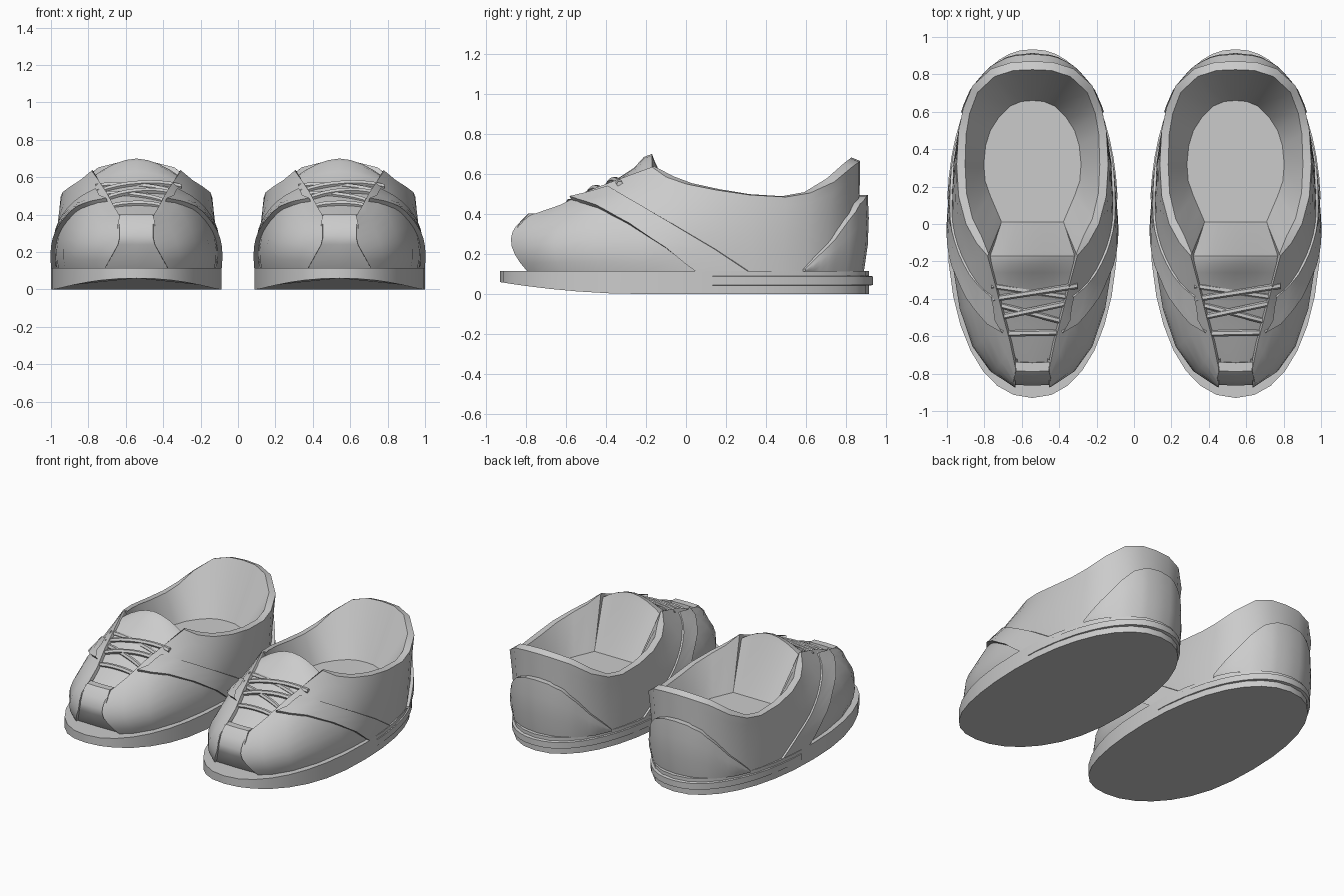
import bpy, bmesh, math
from mathutils import Vector
from mathutils.bvhtree import BVHTree

if "Cube" in bpy.data.objects:
    bpy.data.objects.remove(bpy.data.objects["Cube"])

mat = bpy.data.materials.new("light_grey")
mat.diffuse_color = (0.6, 0.6, 0.6, 1)
mat.use_nodes = True
mat.node_tree.nodes["Principled BSDF"].inputs["Base Color"].default_value = mat.diffuse_color
SHOE_X = 0.543
FLOOR = 0.31


def make(name, verts, faces, mirror=False):
    """One mesh part, smoothed by angle, placed for both shoes."""
    me = bpy.data.meshes.new(name)
    me.from_pydata([tuple(v) for v in verts], [], faces)
    bm = bmesh.new()
    bm.from_mesh(me)
    bmesh.ops.remove_doubles(bm, verts=bm.verts, dist=0.0005)
    bmesh.ops.recalc_face_normals(bm, faces=bm.faces)
    bm.to_mesh(me)
    bm.free()
    me.materials.append(mat)
    for side, sx in (("left", -SHOE_X), ("right", SHOE_X)):
        ob = bpy.data.objects.new(name + "_" + side, me)
        bpy.context.collection.objects.link(ob)
        ob.location.x = sx
        if mirror:
            m = ob.modifiers.new("mirror", 'MIRROR')
            m.use_clip = True
    bpy.ops.object.select_all(action='DESELECT')
    bpy.context.view_layer.objects.active = ob
    ob.select_set(True)
    bpy.ops.object.shade_smooth_by_angle(angle=math.radians(32))


def grid(rows, closed=False):
    """Quads between equally long rows of points."""
    n = len(rows[0])
    verts = [p for r in rows for p in r]
    faces = [(i * n + j, i * n + (j + 1) % n, (i + 1) * n + (j + 1) % n, (i + 1) * n + j)
             for i in range(len(rows) - 1) for j in range(n if closed else n - 1)]
    return verts, faces


def lerp_path(pts, t):
    """Point at t (0..1) along evenly spaced control points."""
    f = t * (len(pts) - 1)
    i = min(int(f), len(pts) - 2)
    return Vector(pts[i]).lerp(Vector(pts[i + 1]), f - i)


# ---- sole: oval slab whose underside curls up at the toe
def oval(a, yf, yb, n=32):
    out = []
    for k in range(n):
        t = 2 * math.pi * k / n
        c, s = math.cos(t), math.sin(t)
        p = 0.92
        out.append((a * math.copysign(abs(c) ** p, c),
                    (yb if s > 0 else yf) * math.copysign(abs(s) ** p, s)))
    return out


def curl(y):
    return 0.06 * (max(0, -y - 0.2) / 0.73) ** 2


outline = oval(0.456, 0.93, 0.915)
n = len(outline)
v, f = grid([[(x, y, curl(y)) for x, y in outline],
             [(x, y, 0.115) for x, y in outline]], closed=True)
f += [tuple(range(n))[::-1], tuple(range(n, 2 * n))]
make("sole", v, f)

# ---- raised band round the heel of the sole
band = []
for k in range(25):
    t = math.radians(7 + 166 * k / 24)
    c, s = math.cos(t), math.sin(t)
    x, y = 0.456 * math.copysign(abs(c) ** .92, c), 0.915 * s ** .92
    o = 1.005 + 0.016 * min(1, s)
    band.append([(x * .98, y * .98, .04), (x * o, y * o, .045),
                 (x * o, y * o, .088), (x * .98, y * .98, .094)])
make("heel_band", *grid(band))

# ---- upper: columns from toe to heel (base xy, bulge xyz, rim xyz)
COLS = [
    ((.17, -.79), (.095, -.875, .27), (.09, -.775, .395)),
    ((.24, -.73), (.205, -.79, .28), (.12, -.63, .445)),
    ((.315, -.61), (.30, -.65, .30), (.16, -.48, .52)),
    ((.38, -.42), (.365, -.45, .32), (.20, -.32, .58)),
    ((.415, -.20), (.405, -.22, .32), (.24, -.17, .635)),
    ((.425, -.08), (.418, -.08, .325), (.30, -.10, .585)),
    ((.43, .02), (.425, .02, .32), (.355, .0, .55)),
    ((.428, .17), (.425, .17, .31), (.395, .15, .52)),
    ((.42, .33), (.42, .33, .30), (.405, .32, .495)),
    ((.395, .48), (.397, .49, .30), (.395, .50, .485)),
    ((.36, .60), (.363, .61, .30), (.37, .62, .505)),
    ((.31, .70), (.315, .71, .32), (.32, .74, .56)),
    ((.215, .80), (.215, .81, .35), (.22, .83, .635)),
    ((.11, .85), (.11, .86, .36), (.11, .865, .66)),
    ((0, .86), (0, .865, .36), (0, .87, .665)),
]
FOOTBED = [(.165, .01), (.195, .08), (.225, .15), (.253, .23), (.26, .32), (.25, .42),
           (.225, .50), (.18, .57), (.12, .63), (.06, .655), (0, .66)]


def column(col, steps=8):
    b, m, r = Vector((*col[0], .11)), Vector(col[1]), Vector(col[2])
    out = []
    for k in range(steps + 1):
        t, h = k / steps, .48
        out.append(b * ((t - h) * (t - 1) / h) + m * (t * (t - 1) / (h * (h - 1)))
                   + r * (t * (t - h) / (1 - h)))
    return out


skin = [column(c) for c in COLS]
for p in skin[0]:      # straight toe edge that flares out near the sole
    p.x = .09 + .08 * max(0, .255 - p.z) / .145
bvh = BVHTree.FromPolygons(*grid(skin))

full = []
for i, col in enumerate(skin):
    r = col[-1]
    if i < 4:      # lace edge turns down under itself
        full.append(col + [r + Vector((-.008, .01, -.02)), r + Vector((.03, .02, -.07))])
    else:          # collar edge and lining down to the footbed
        d = Vector((r.x, r.y - .3, 0))
        d = d / d.length * (.045 if i > 4 else .012)
        fx, fy = FOOTBED[i - 4]
        up = .018 if i > 10 else .004
        full.append(col + [r - d + Vector((0, 0, up)), Vector((fx, fy, FLOOR))])
lip = [p + Vector((-.002, .05, 0)) for p in full[0]]
make("upper", *grid([lip] + full), mirror=True)

# ---- footbed
pts = [(x, y, FLOOR + .001) for x, y in FOOTBED]
pts += [(-x, y, z) for x, y, z in pts[-2::-1]]
make("footbed", pts, [tuple(range(len(pts)))])

# ---- toe strip down the middle of the toe, slightly sunk, with a proud top
strip = [(.185, -.775, .11), (.1, -.858, .24), (.1, -.86, .29), (.1, -.835, .35),
         (.088, -.785, .402), (.092, -.738, .402), (.095, -.735, .36)]
make("toe_strip", *grid([[(-w, y + .04, z - .03), (-w, y, z), (0, y - .004, z), (w, y, z),
                          (w, y + .04, z - .03)] for w, y, z in strip]))

# ---- tongue: front panel, rounded top and back face down to the footbed
tongue = []
for w, y, z, crown in ((.10, -.75, .36, .01), (.135, -.60, .435, .01), (.18, -.42, .515, .012),
                       (.225, -.26, .58, .05), (.235, -.21, .60, .085), (.238, -.17, .60, .10),
                       (.236, -.155, .58, .08), (.17, .012, FLOOR, 0)):
    tongue.append([(w * s, y, z + crown * (1 - abs(s) ** 1.8))
                   for s in (-1, -.75, -.5, -.25, 0, .25, .5, .75, 1)])
make("tongue", *grid(tongue))


# ---- side overlay: raised strap from the lace edge down to the sole
def on_side(y, z, off):
    while z > 0.05:
        p, nrm, _, _ = bvh.ray_cast(Vector((2, y, z)), Vector((-1, 0, 0)))
        if p:
            return p + (nrm if nrm.x > 0 else -nrm) * off
        z -= .008


FRONT = [(-.57, .468, 0), (-.44, .43, 0), (-.28, .345, 0), (-.10, .23, 0), (.05, .113, 0)]
BACK = [(-.38, .535, 0), (-.20, .43, 0), (-.02, .325, 0), (.15, .225, 0), (.32, .113, 0)]
strap = []
for k in range(13):
    a, b = lerp_path(FRONT, k / 12), lerp_path(BACK, k / 12)
    strap.append([on_side(*a.lerp(b, s).xy, o) for s, o in
                  ((0, -.01), (0, .026), (.33, .02), (.67, .015), (.96, .012), (1, -.008))])
make("side_strap", *grid(strap), mirror=True)

# ---- heel counter: raised shell wrapped round the back
HEIGHT = [(.125, 0, 0), (.20, 0, 0), (.275, 0, 0), (.37, 0, 0), (.45, 0, 0), (.487, 0, 0),
          (.495, 0, 0)]
counter = []
for k in range(13):
    ang = math.radians(38 + 52 * k / 12)
    d = Vector((math.cos(ang), math.sin(ang), 0))
    top = lerp_path(HEIGHT, k / 12).x
    thick = .022 + .026 * k / 12
    col = []
    for s, o in ((0, .6), (.35, .95), (.7, 1), (1, .85), (1, -.3)):
        z = .112 + (top - .112) * s
        q = Vector((0, .3, z)) + d * 2
        q.x += 1e-4
        p = bvh.ray_cast(q, -d)[0] or Vector((0, .865, z))
        p = p + d * thick * o
        if k == 12:
            p.x = 0
        col.append(p)
    if k == 0:
        counter.append([p - d * .03 for p in col])
    counter.append(col)
make("heel_counter", *grid(counter), mirror=True)


# ---- laces: slightly bowed round cords crossing the tongue
def lace(name, a, b, lift):
    rows = []
    for k in range(9):
        t = k / 8
        x, y = a[0] + (b[0] - a[0]) * t, a[1] + (b[1] - a[1]) * t
        z = .38 + (y + .75) * .43 + lift * math.sin(math.pi * t) - .012 * abs(2 * t - 1) ** 4
        rows.append([(x, y + .017 * math.cos(q * math.pi / 3),
                      z + .017 * math.sin(q * math.pi / 3)) for q in range(6)])
    v, f = grid(rows, closed=True)
    make(name, v, f + [tuple(range(6))[::-1], tuple(range(48, 54))])


LACES = [((-.22, -.33), (.19, -.39)), ((-.21, -.40), (.24, -.33)), ((-.19, -.43), (.16, -.52)),
         ((-.185, -.50), (.2, -.42)), ((-.145, -.585), (.145, -.58))]
for i, (a, b) in enumerate(LACES):
    lace("lace_%d" % (i + 1), a, b, .008 + .014 * (i % 2))
